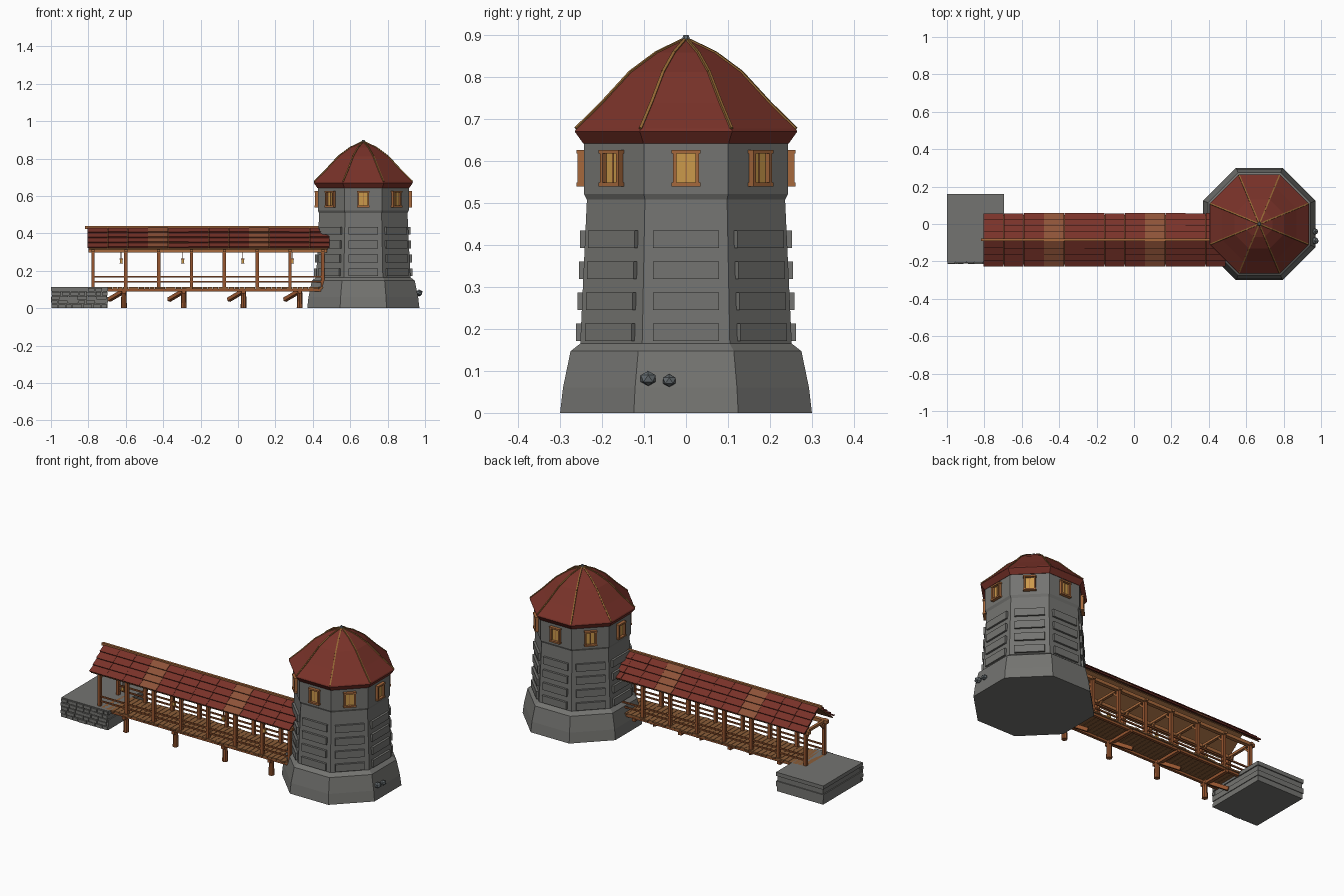
import bpy, bmesh, math, random
from mathutils import Vector as V, Matrix

random.seed(4)
if "Cube" in bpy.data.objects:
    bpy.data.objects.remove(bpy.data.objects["Cube"])


def material(name, rgb):
    m = bpy.data.materials.new(name)
    m.use_nodes = True
    m.diffuse_color = (*rgb, 1)
    m.node_tree.nodes["Principled BSDF"].inputs["Base Color"].default_value = (*rgb, 1)
    return m


stone = material("grey stone", (0.175, 0.175, 0.165))
red = material("red roof", (0.19, 0.032, 0.022))
wood = material("brown wood", (0.30, 0.09, 0.028))
plank = material("plank wood", (0.26, 0.11, 0.04))
frame = material("orange wood", (0.38, 0.14, 0.045))
shingle = material("new shingles", (0.27, 0.085, 0.04))
amber = material("amber glass", (0.60, 0.32, 0.07))
gold = material("gold trim", (0.30, 0.14, 0.035))
metal = material("grey metal", (0.13, 0.15, 0.16))


def finish(name, bm, *mats):
    bmesh.ops.recalc_face_normals(bm, faces=bm.faces)
    me = bpy.data.meshes.new(name)
    bm.to_mesh(me)
    bm.free()
    for m in mats:
        me.materials.append(m)
    ob = bpy.data.objects.new(name, me)
    bpy.context.collection.objects.link(ob)
    return ob


def slab(bm, c, ax, ay, az, mat=0):
    """Box from its centre and three full edge vectors."""
    m = Matrix((ax, ay, az)).transposed().to_4x4()
    m.translation = V(c)
    vs = bmesh.ops.create_cube(bm, size=1, matrix=m)["verts"]
    for f in {f for v in vs for f in v.link_faces}:
        f.material_index = mat


def box(bm, x0, x1, y0, y1, z0, z1, mat=0):
    slab(bm, ((x0 + x1) / 2, (y0 + y1) / 2, (z0 + z1) / 2),
         V((x1 - x0, 0, 0)), V((0, y1 - y0, 0)), V((0, 0, z1 - z0)), mat)


def beam(bm, p, q, w):
    p, q = V(p), V(q)
    d = q - p
    u = d.cross(V((0.1, 0.2, 1))).normalized() * w
    slab(bm, (p + q) / 2, d, u, d.cross(u).normalized() * w)


# Tower: eight-sided rings stacked along a profile of (apothem, height)
TX = 0.67
CORNER = 1 / math.cos(math.pi / 8)


def corner(ap, z, i):
    a = math.radians(45 * i + 22.5)
    return V((TX + ap * CORNER * math.cos(a), ap * CORNER * math.sin(a), z))


def octagon(name, profile, mat):
    bm = bmesh.new()
    rings = [[bm.verts.new(corner(ap, z, i)) for i in range(8)] for ap, z in profile]
    for lo, hi in zip(rings, rings[1:]):
        for i in range(8):
            j = (i + 1) % 8
            bm.faces.new((lo[i], lo[j], hi[j], hi[i]))
    bm.faces.new(rings[0])
    bm.faces.new(rings[-1])
    return finish(name, bm, mat)


octagon("tower_base", [(0.30, 0), (0.293, 0.06), (0.275, 0.147), (0.252, 0.165)], stone)
octagon("tower_shaft", [(0.252, 0.164), (0.236, 0.51)], stone)
octagon("tower_top_storey", [(0.236, 0.508), (0.243, 0.522), (0.243, 0.65)], stone)
roof = [(0.245, 0.642), (0.265, 0.67), (0.262, 0.677), (0.20, 0.738),
        (0.132, 0.812), (0.07, 0.858), (0.008, 0.888)]
octagon("tower_roof", roof, red)
octagon("roof_finial", [(0.007, 0.88), (0.011, 0.887), (0.006, 0.9)], metal)

# Gold ribs on the roof corners
bm = bmesh.new()
for i in range(8):
    for (a, z), (b, w) in zip(roof[2:], roof[3:]):
        beam(bm, corner(a, z, i), corner(b, w, i), 0.007)
finish("roof_ribs", bm, gold)


# Raised stone panels and windows on each tower face
def on_face(bm, i, side, out, z, w, d, h, mat=0):
    a = math.radians(45 * i)
    n, t = V((math.cos(a), math.sin(a), 0)), V((-math.sin(a), math.cos(a), 0))
    slab(bm, V((TX, 0, z)) + n * out + t * side, t * w, n * d, V((0, 0, h)), mat)


panels, windows = bmesh.new(), bmesh.new()
for i in range(8):
    for k in range(4):
        z = 0.192 + 0.074 * k
        on_face(panels, i, 0, 0.2515 - 0.0035 * k, z, 0.157, 0.022, 0.042)
    on_face(windows, i, 0, 0.243, 0.583, 0.054, 0.006, 0.076, 1)
    for s in (-1, 1):
        on_face(windows, i, s * 0.027, 0.249, 0.583, 0.009, 0.02, 0.08)
        on_face(windows, i, 0, 0.25, 0.583 + s * 0.039, 0.068, 0.022, 0.009)
    on_face(windows, i, 0, 0.246, 0.583, 0.003, 0.004, 0.072)
finish("tower_panels", panels, stone)
finish("tower_windows", windows, frame, amber)

# Loose stones stuck on the tower base
bm = bmesh.new()
for y, z, r in ((-0.09, 0.082, 0.021), (-0.04, 0.077, 0.018)):
    m = Matrix.Translation((0.968, y, z)) @ Matrix.Diagonal((1, 1, 0.85, 1))
    bmesh.ops.create_icosphere(bm, subdivisions=1, radius=r, matrix=m)
finish("base_stones", bm, metal)

# Stone landing: stacked layers with a brick front
bm = bmesh.new()
for k, inset in enumerate((0.004, 0.0, 0.006, 0.0)):
    z = 0.03 * k
    box(bm, -1 + inset, -0.695 - inset, -0.203 + inset, 0.16 - inset, z, min(z + 0.03, 0.112))
finish("landing", bm, stone)
bm = bmesh.new()
for k in range(5):
    x = -1.0
    while x < -0.71:
        e = min(x + random.uniform(0.03, 0.06), -0.697)
        box(bm, x + 0.002, e - 0.002, -0.205 - random.uniform(0.003, 0.009), -0.19,
            0.022 * k + 0.002, 0.022 * k + 0.02)
        x = e
finish("landing_bricks", bm, stone)

# Bridge deck of cross planks on two joists
YC, YF, YB = -0.085, -0.17, 0.0
X0, X1 = -0.785, 0.46
bm = bmesh.new()
n = 44
step = (X1 - X0) / n
for k in range(n):
    j = random.uniform(0, 0.008)
    box(bm, X0 + k * step + 0.001, X0 + (k + 1) * step - 0.001, YF - 0.012 - j, YB + 0.012 + j, 0.103, 0.112)
finish("deck_planks", bm, plank)
bm = bmesh.new()
for y in (YF, YB):
    box(bm, X0 + 0.01, X1, y - 0.008, y + 0.008, 0.09, 0.103)
finish("deck_joists", bm, wood)

# Posts, rails, wall beams, cross ties and knee braces
posts, rails, ties = bmesh.new(), bmesh.new(), bmesh.new()
xs = [-0.775 + 0.1755 * k for k in range(8)]
for y, s in ((YF, 1), (YB, -1)):
    for x in xs:
        box(posts, x - 0.009, x + 0.009, y - 0.009, y + 0.009, 0.1, 0.3)
        beam(ties, (x, y, 0.262), (x, y + s * 0.04, 0.303), 0.01)
    for z in (0.14, 0.167):
        box(rails, xs[0], xs[-1], y - 0.004, y + 0.004, z - 0.004, z + 0.004)
    box(ties, -0.8, 0.475, y - 0.011, y + 0.011, 0.297, 0.316)
for x in xs:
    box(ties, x - 0.008, x + 0.008, YF - 0.02, YB + 0.02, 0.3, 0.314)
finish("roof_posts", posts, wood)
finish("hand_rails", rails, wood)
finish("roof_frame", ties, frame)

# Support logs at the outer edge, with braces running back and down
bm = bmesh.new()
supports = (-0.61, -0.29, 0.03, 0.33)
for x in supports:
    bmesh.ops.create_cone(bm, cap_ends=True, segments=8, radius1=0.016, radius2=0.013, depth=0.1,
                          matrix=Matrix.Translation((x, -0.162, 0.05)))
    beam(bm, (x + 0.005, -0.155, 0.095), (x - 0.08, -0.07, 0.045), 0.02)
    box(bm, x - 0.01, x + 0.01, YF - 0.015, YB + 0.015, 0.078, 0.095)
finish("support_logs", bm, wood)

# Lanterns hung from the front beam
bm = bmesh.new()
for x in (-0.625, -0.295, 0.025, 0.29):
    box(bm, x - 0.002, x + 0.002, YF - 0.002, YF + 0.002, 0.262, 0.3)
    box(bm, x - 0.009, x + 0.009, YF - 0.009, YF + 0.009, 0.26, 0.265)
    box(bm, x - 0.007, x + 0.007, YF - 0.007, YF + 0.007, 0.242, 0.26, 1)
    box(bm, x - 0.009, x + 0.009, YF - 0.009, YF + 0.009, 0.238, 0.242)
finish("lanterns", bm, wood, amber)

# Bridge roof: boards below, four overlapping courses of tiles above
boards, tiles = bmesh.new(), bmesh.new()
RX0, COL, ROWS = -0.805, 0.108, 4
for s in (-1, 1):
    top, low = V((0, YC, 0.422)), V((0, YC + s * 0.13, 0.315))
    d = low - top
    up = V((0, -s * d.z, abs(d.y))).normalized()
    slab(boards, (top + low) / 2 + V((-0.16, 0, 0)), V((1.28, 0, 0)), d, up * 0.006)
    for row in range(ROWS):
        for c in range(12):
            x = RX0 + COL * (c + 0.5)
            run = d / ROWS
            lift = up * (0.009 + random.uniform(0, 0.002))
            slab(tiles, top + run * (row + 0.5) + lift + V((x, 0, 0)), V((COL - 0.0015, 0, 0)),
                 run * 1.06 + up * 0.009, up * 0.008, int(c in (3, 8)))
finish("roof_boards", boards, plank)
finish("roof_tiles", tiles, red, shingle)
bm = bmesh.new()
box(bm, -0.818, 0.44, YC - 0.007, YC + 0.007, 0.422, 0.438)
finish("ridge_beam", bm, frame)
